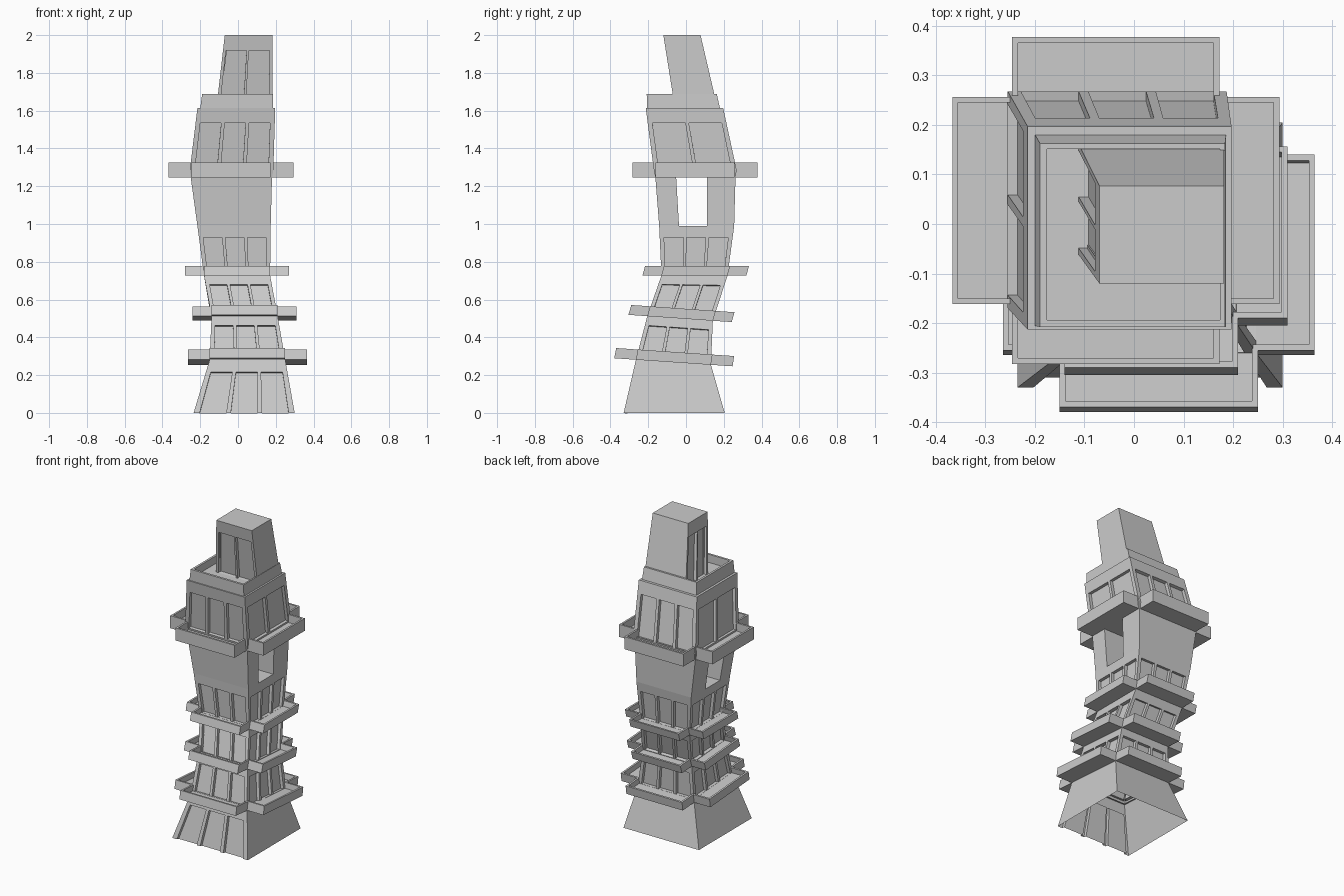
import bpy, bmesh
from mathutils import Vector

if "Cube" in bpy.data.objects:
    bpy.data.objects.remove(bpy.data.objects["Cube"])


def ring(z, x0, x1, y0, y1, slope=0.0):
    """Four corners, counter-clockwise from front left; slope tilts it along y."""
    c = (y0 + y1) / 2
    return [Vector((x, y, z + slope * (y - c)))
            for x, y in ((x0, y0), (x1, y0), (x1, y1), (x0, y1))]


def make(name, polys):
    bm = bmesh.new()
    for p in polys:
        bm.faces.new([bm.verts.new(v) for v in p])
    bmesh.ops.remove_doubles(bm, verts=bm.verts, dist=1e-5)
    me = bpy.data.meshes.new(name)
    bm.to_mesh(me)
    bm.free()
    ob = bpy.data.objects.new(name, me)
    bpy.context.collection.objects.link(ob)
    return ob


def wall(b0, b1, t0, t1, n, v0, v1, sill):
    """One side wall with n recessed window bays between heights v0 and v1."""
    def P(u, v):
        return b0.lerp(b1, u).lerp(t0.lerp(t1, u), v)

    def quad(u0, u1, a, b):
        return [P(u0, a), P(u1, a), P(u1, b), P(u0, b)]

    if n == 0:
        return [quad(0, 1, 0, 1)]
    polys = [quad(0, 1, v1, 1)]
    if v0 > 0:
        polys.append(quad(0, 1, 0, v0))
    inward = -(b1 - b0).cross(t0 - b0).normalized() * 0.02
    end, gap = 0.06, 0.045
    w = (1 - 2 * end - (n - 1) * gap) / n
    left = 0.0
    for i in range(n):
        u0 = end + i * (w + gap)
        polys.append(quad(left, u0, v0, v1))
        o = quad(u0, u0 + w, v0, v1)
        q = [p + inward for p in o]
        polys.append(q)
        for k in range(0 if sill else 1, 4):
            m = (k + 1) % 4
            polys.append([o[k], o[m], q[m], q[k]])
        left = u0 + w
    polys.append(quad(left, 1, v0, v1))
    return polys


def section(b, t, bays=(0, 0, 0, 0), v0=0.0, v1=1.0, sill=True):
    """Tapered storey; bays = window count on front, right, back, left."""
    polys = []
    for i in range(4):
        j = (i + 1) % 4
        polys += wall(b[i], b[j], t[i], t[j], bays[i], v0, v1, sill)
    return polys


def balcony(name, b, t, ext, rim=0.012):
    """Four open trays, one on each side of the storey."""
    polys = []
    for i in range(4):
        j = (i + 1) % 4
        d = (b[i] - b[i - 1]).normalized()
        s = (b[j] - b[i]).normalized()
        B = [b[i] - d * .01, b[j] - d * .01, b[j] + d * ext, b[i] + d * ext]
        T = [t[i] - d * .01, t[j] - d * .01, t[j] + d * ext, t[i] + d * ext]
        I = [T[0] + s * rim, T[1] - s * rim,
             T[2] - (s + d) * rim, T[3] + (s - d) * rim]
        F = [I[k] + (B[k] - T[k]) * 0.65 for k in range(4)]
        polys += [B, F[::-1]]
        for a, c in ((0, 3), (3, 2), (2, 1)):
            polys += [[B[a], B[c], T[c], T[a]],
                      [T[a], T[c], I[c], I[a]],
                      [I[a], I[c], F[c], F[a]]]
    make(name, polys)


# Level outlines, bottom to top
R0 = ring(0, -.235, .30, -.33, .205)
R1 = ring(.268, -.15, .25, -.265, .132, -.068)
R2 = ring(.50, -.14, .21, -.205, .142, -.07)
R3 = ring(.728, -.18, .17, -.13, .22)
R4 = ring(.99, -.215, .173, -.142, .255)
R5 = ring(1.245, -.25, .18, -.162, .262)
R5b = ring(1.285, -.255, .187, -.17, .268)
R6 = ring(1.613, -.215, .197, -.213, .197)

# Base and the three leaning lower storeys
make("base_storey", section(R0, R1, (3, 0, 0, 0), 0, .77, sill=False))
all3 = (3, 3, 3, 3)
make("lower_storey", section(R1, R2, all3, .085, .79))
make("leaning_storey", section(R2, R3, all3, .09, .78))
make("middle_storey", section(R3, R4, all3, .07, .77) + [R4])

# Open passage storey: front and back blocks with a gap through x
make("passage_front_block", section(ring(.99, -.215, .173, -.142, -.037),
                                    ring(1.245, -.25, .18, -.162, -.052)))
make("passage_back_block", section(ring(.99, -.215, .173, .11, .255),
                                   ring(1.245, -.25, .18, .11, .262)))

# Upper storey, starting with the passage ceiling
make("upper_storey", [R5[::-1]] + section(R5, R5b)
     + section(R5b, R6, (3, 2, 3, 2), 0, .76))

# Parapet: ledge, walls, rim, inner walls and roof floor
steps = [R6,
         ring(1.613, -.20, .186, -.206, .18),
         ring(1.687, -.19, .184, -.208, .163),
         ring(1.687, -.176, .174, -.194, .151),
         ring(1.635, -.18, .176, -.194, .155)]
parapet = [steps[-1]]
for lo, hi in zip(steps, steps[1:]):
    parapet += section(lo, hi)
make("roof_parapet", parapet)

# Top turret with windows on front and left
top = ring(2.0, -.07, .182, -.12, .077)
make("top_turret", section(ring(1.635, -.112, .182, -.062, .162), top,
                           (2, 0, 0, 2), 0, .78) + [top])

# Balconies
balcony("lower_balcony", R1, ring(.322, -.15, .25, -.255, .14, -.068), .115)
balcony("second_balcony", R2, ring(.552, -.14, .21, -.19, .157, -.07), .10)
balcony("third_balcony", R3, ring(.778, -.18, .17, -.117, .233), .10)
balcony("upper_balcony", ring(1.245, -.246, .173, -.162, .257),
        ring(1.325, -.246, .173, -.162, .257), .121)
